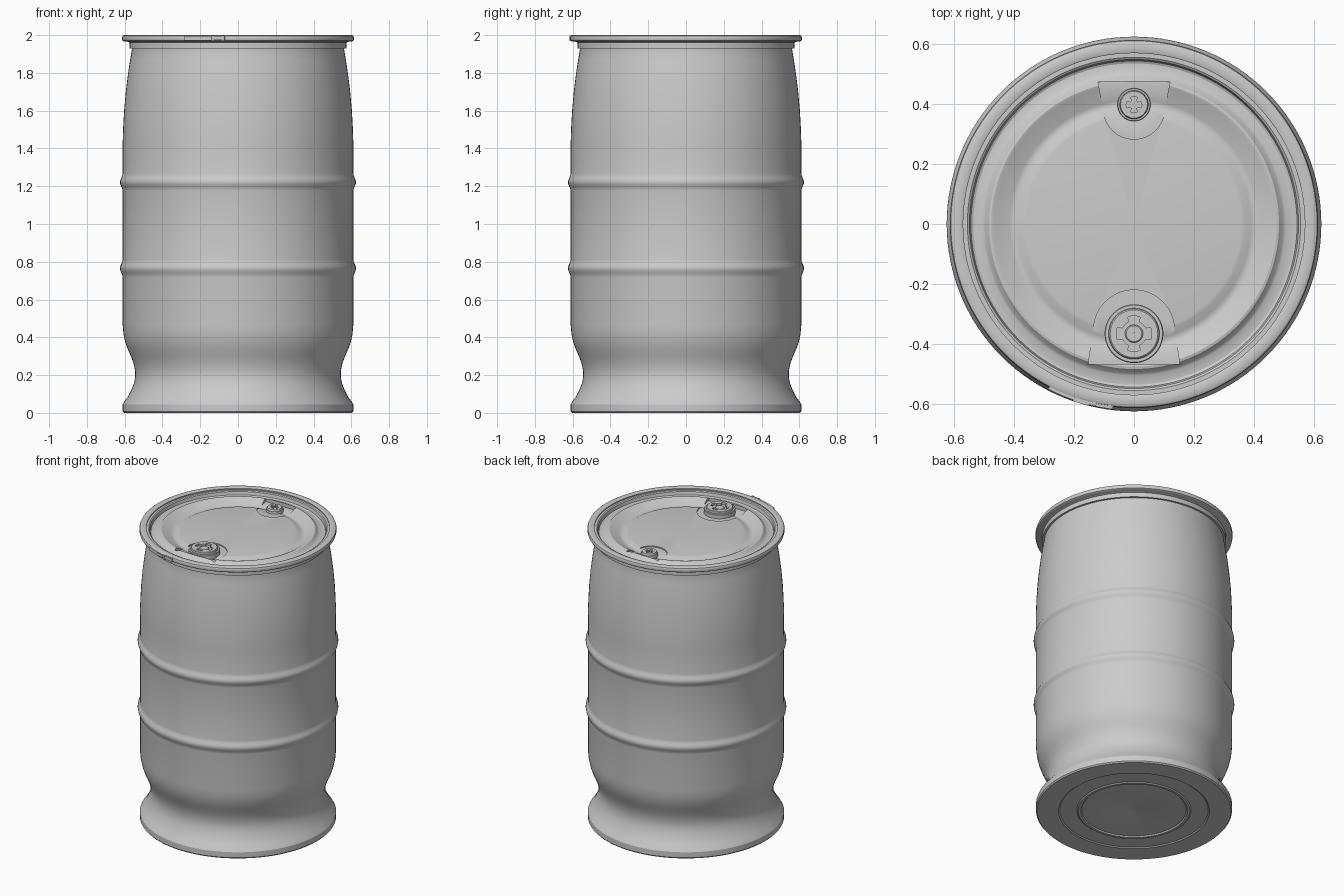
import bpy, bmesh, math
from math import sin, cos, pi, radians

if "Cube" in bpy.data.objects:
    bpy.data.objects.remove(bpy.data.objects["Cube"])

SEG = 128


def finish(name, bm):
    bmesh.ops.remove_doubles(bm, verts=bm.verts, dist=1e-5)
    bmesh.ops.recalc_face_normals(bm, faces=bm.faces)
    me = bpy.data.meshes.new(name)
    bm.to_mesh(me)
    bm.free()
    ob = bpy.data.objects.new(name, me)
    bpy.context.collection.objects.link(ob)
    return ob


def lathe(name, profile, x=0, y=0, seg=SEG):
    """Spin an (r, z) profile around a vertical axis at x, y."""
    bm = bmesh.new()
    vs = [bm.verts.new((x + r, y, z)) for r, z in profile]
    es = [bm.edges.new(p) for p in zip(vs, vs[1:])]
    bmesh.ops.spin(bm, geom=vs + es, cent=(x, y, 0), axis=(0, 0, 1),
                   angle=2 * pi, steps=seg, use_duplicate=False)
    return finish(name, bm)


def prism(name, pts, z0, z1):
    """Extrude a 2D outline from z0 up to z1."""
    bm = bmesh.new()
    f = bm.faces.new([bm.verts.new((x, y, z0)) for x, y in pts])
    up = bmesh.ops.extrude_face_region(bm, geom=[f])
    bmesh.ops.translate(bm, vec=(0, 0, z1 - z0),
                        verts=[v for v in up["geom"] if isinstance(v, bmesh.types.BMVert)])
    return finish(name, bm)


def activate(ob):
    bpy.ops.object.select_all(action="DESELECT")
    ob.select_set(True)
    bpy.context.view_layer.objects.active = ob


def cut(ob, cutter):
    activate(ob)
    m = ob.modifiers.new("cut", "BOOLEAN")
    m.operation, m.solver, m.object = "DIFFERENCE", "EXACT", cutter
    bpy.ops.object.modifier_apply(modifier=m.name)
    bpy.data.objects.remove(cutter)


def smooth(ob, deg=30):
    activate(ob)
    bpy.ops.object.shade_smooth_by_angle(angle=radians(deg))


# Drum body: base, waist, two hoops and tapering shoulder
def hoop(z):
    return [(0.611 + 0.014 * (0.5 + 0.5 * cos(pi * t / 4)), z + 0.0115 * t)
            for t in range(-4, 5)]

body = [(0, 0.010), (0.008, 0.008), (0.325, 0.008), (0.332, 0.0), (0.348, 0.0),
        (0.356, 0.006), (0.462, 0.006), (0.470, 0.0), (0.604, 0.0), (0.611, 0.008),
        (0.611, 0.045), (0.604, 0.057), (0.585, 0.082), (0.566, 0.118),
        (0.552, 0.153), (0.544, 0.19), (0.545, 0.225), (0.553, 0.262), (0.567, 0.30),
        (0.583, 0.335), (0.597, 0.375), (0.606, 0.415), (0.611, 0.47)]
body += hoop(0.765) + hoop(1.222)
body += [(0.611, 1.42), (0.608, 1.51), (0.603, 1.60), (0.594, 1.70), (0.583, 1.79),
         (0.571, 1.87), (0.560, 1.935), (0.562, 1.95), (0.570, 1.960), (0.585, 1.965)]
smooth(lathe("drum_body", body))

# Clamp band around the rim
smooth(lathe("rim_band", [(0.58, 1.965), (0.604, 1.966), (0.612, 1.971), (0.614, 1.978),
                          (0.614, 1.988), (0.611, 1.996), (0.604, 2.0), (0.576, 2.0),
                          (0.570, 1.997), (0.570, 1.955)]))

# Lid pressing with a raised ridge, valley and centre panel
lid = lathe("lid", [(0, 1.966), (0.358, 1.966), (0.370, 1.964), (0.390, 1.954),
                    (0.402, 1.951), (0.415, 1.953), (0.466, 1.982), (0.476, 1.985),
                    (0.484, 1.983), (0.498, 1.967), (0.506, 1.962), (0.536, 1.960),
                    (0.544, 1.964), (0.549, 1.985), (0.556, 1.990), (0.574, 1.990),
                    (0.574, 1.93), (0, 1.93)])


# Recessed flats for the bungs: rounded towards the centre, flaring outwards
def recess(side, yc, rad, wide, outer):
    arc = [(rad * cos(radians(a)), side * (yc - rad * sin(radians(a))))
           for a in range(0, 181, 6)]
    return prism("recess_cutter", arc + [(-wide, side * outer), (wide, side * outer)],
                 1.959, 2.05)

cut(lid, recess(-1, 0.355, 0.135, 0.153, 0.468))
cut(lid, recess(1, 0.385, 0.102, 0.120, 0.474))
smooth(lid)


# Screw bungs with cross-shaped sockets
def bung(name, y, r, top, socket, tab, half):
    ob = lathe(name, [(0, 1.95), (r, 1.95), (r, top - 0.016), (r * 0.97, top - 0.012),
                      (r * 0.87, top - 0.012), (r * 0.85, top - 0.003),
                      (r * 0.81, top), (0, top)], 0, y, 64)
    pts = []
    for a in range(0, 360, 5):
        near = abs((a + 45) % 90 - 45)
        rad = tab if near <= half else socket
        pts.append((rad * cos(radians(a)), y + rad * sin(radians(a))))
    cut(ob, prism("socket_cutter", pts, top - 0.015, top + 0.05))
    smooth(ob)

bung("large_bung", -0.366, 0.098, 2.0, 0.042, 0.059, 20)
bung("small_bung", 0.398, 0.055, 1.984, 0.014, 0.026, 25)
smooth(lathe("large_bung_hub", [(0, 1.99), (0.006, 1.994), (0.026, 1.994),
                                (0.030, 1.991), (0.030, 1.98)], 0, -0.366, 32))


# Locking lever and hinge pieces on the clamp band
def arc_block(name, a0, a1, r0, r1, z0, z1):
    angs = [radians(a0 + (a1 - a0) * i / 8) for i in range(9)]
    pts = [(r1 * cos(a), r1 * sin(a)) for a in angs]
    pts += [(r0 * cos(a), r0 * sin(a)) for a in reversed(angs)]
    return smooth(prism(name, pts, z0, z1))

arc_block("clamp_lever", 242.5, 257, 0.605, 0.621, 1.972, 1.996)
arc_block("lever_hinge", 251, 256, 0.610, 0.625, 1.976, 1.992)
arc_block("clamp_tail", 258, 263.5, 0.605, 0.622, 1.974, 1.995)
for i, ang in enumerate((257.5, 262.5)):
    a = radians(ang)
    smooth(lathe(f"hinge_pin_{i + 1}", [(0, 1.968), (0.007, 1.968), (0.007, 1.999), (0, 1.999)],
                 0.615 * cos(a), 0.615 * sin(a), 16))
